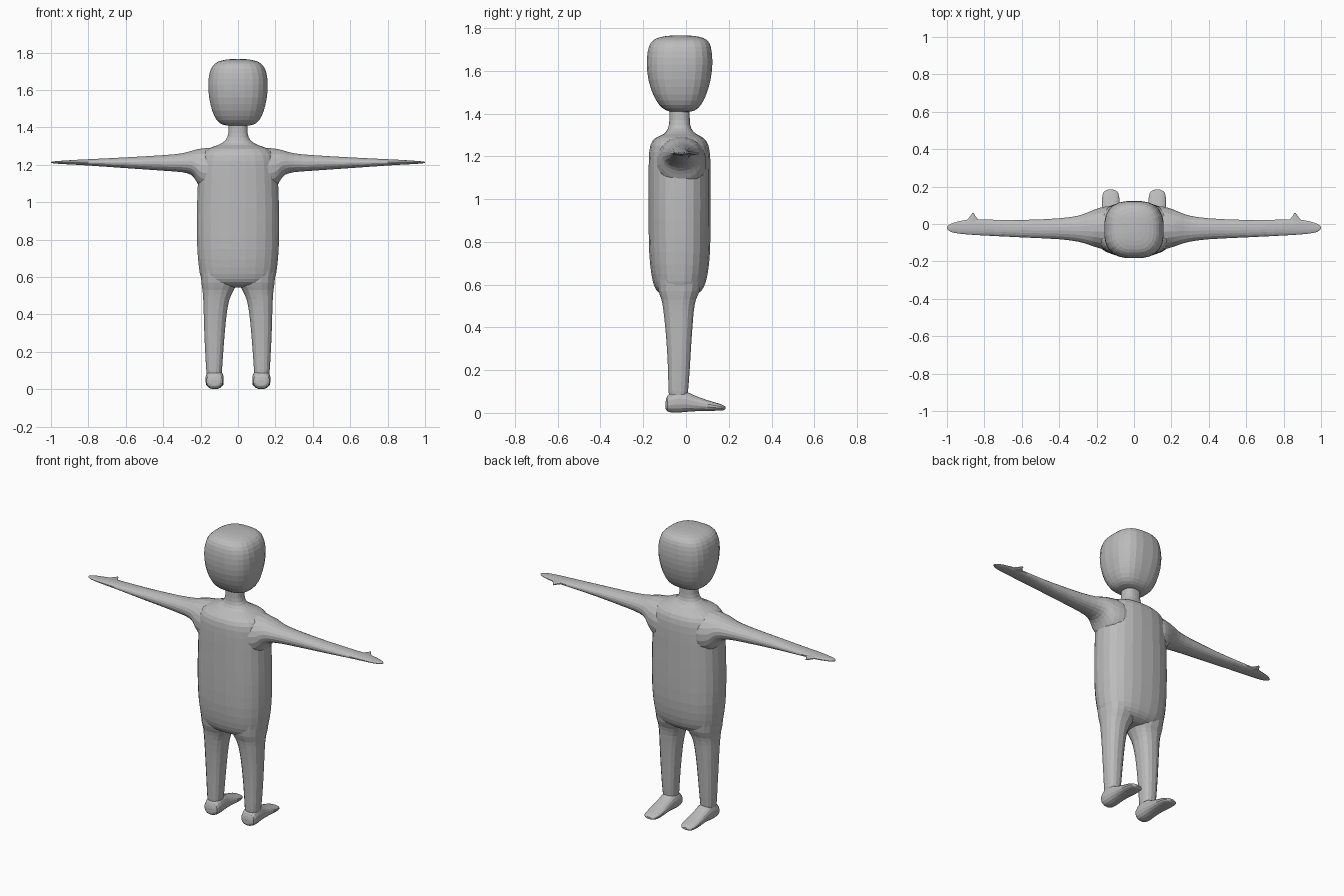
import bpy, bmesh, math
from mathutils import Vector

grey = bpy.data.materials.new("plain grey")
grey.diffuse_color = (0.5, 0.5, 0.5, 1)


def spline(rings, steps):
    """Smooth in-between rings."""
    if steps == 1:
        return rings
    p = [Vector(r) for r in rings]
    out = []
    for i in range(len(p) - 1):
        a, b, c, d = p[max(i - 1, 0)], p[i], p[i + 1], p[min(i + 2, len(p) - 1)]
        for k in range(steps):
            t = k / steps
            out.append(0.5 * (2 * b + (c - a) * t + (2 * a - 5 * b + 4 * c - d) * t * t
                              + (3 * b - a - 3 * c + d) * t ** 3))
    return out + [p[-1]]


def loft(name, axis, rings, segs=20, power=2.4, side=1, steps=2):
    """Skin rounded rings (position, u min, u max, v min, v max) along an axis."""
    bm = bmesh.new()
    loops = []
    for t, u0, u1, v0, v1 in spline(rings, steps):
        loop = []
        for k in range(segs):
            a = 2 * math.pi * (k + 0.5) / segs
            c, s = math.cos(a), math.sin(a)
            u = (u0 + u1) / 2 + (u1 - u0) / 2 * math.copysign(abs(c) ** (2 / power), c)
            v = (v0 + v1) / 2 + (v1 - v0) / 2 * math.copysign(abs(s) ** (2 / power), s)
            x, y, z = {"x": (t, u, v), "y": (u, t, v), "z": (u, v, t)}[axis]
            loop.append(bm.verts.new((x * side, y, z)))
        loops.append(loop)
    for a, b in zip(loops, loops[1:]):
        for k in range(segs):
            j = (k + 1) % segs
            bm.faces.new((a[k], a[j], b[j], b[k]))
    bm.faces.new(loops[0])
    bm.faces.new(loops[-1])
    bmesh.ops.recalc_face_normals(bm, faces=bm.faces[:])
    me = bpy.data.meshes.new(name)
    bm.to_mesh(me)
    bm.free()
    me.materials.append(grey)
    ob = bpy.data.objects.new(name, me)
    bpy.context.collection.objects.link(ob)
    return ob


# Torso with shoulders and neck
body = loft("body", "z", [
    (0.545, -0.10, 0.10, -0.085, 0.03),
    (0.56, -0.165, 0.165, -0.125, 0.06),
    (0.59, -0.197, 0.197, -0.148, 0.085),
    (0.65, -0.21, 0.21, -0.163, 0.102),
    (0.75, -0.219, 0.219, -0.173, 0.113),
    (0.90, -0.222, 0.222, -0.176, 0.116),
    (1.05, -0.218, 0.218, -0.176, 0.116),
    (1.18, -0.212, 0.212, -0.175, 0.115),
    (1.25, -0.20, 0.20, -0.168, 0.106),
    (1.285, -0.165, 0.165, -0.145, 0.083),
    (1.305, -0.11, 0.11, -0.105, 0.048),
    (1.33, -0.068, 0.068, -0.085, 0.025),
    (1.37, -0.052, 0.052, -0.078, 0.018),
    (1.44, -0.05, 0.05, -0.078, 0.018)], segs=24)

# Head
parts = [loft("head", "z", [
    (1.408, -0.045, 0.045, -0.065, 0.015),
    (1.416, -0.085, 0.085, -0.095, 0.043),
    (1.44, -0.115, 0.115, -0.125, 0.07),
    (1.49, -0.139, 0.139, -0.155, 0.096),
    (1.56, -0.155, 0.155, -0.177, 0.116),
    (1.63, -0.160, 0.160, -0.184, 0.124),
    (1.69, -0.153, 0.153, -0.180, 0.121),
    (1.73, -0.135, 0.135, -0.166, 0.110),
    (1.752, -0.105, 0.105, -0.138, 0.085),
    (1.763, -0.06, 0.06, -0.09, 0.04),
    (1.766, -0.02, 0.02, -0.045, -0.01)], segs=24, power=2.7)]

for side in (1, -1):
    # Arm flaring into the shoulder and flattening into the hand
    parts.append(loft("arm", "x", [
        (0.08, -0.15, 0.09, 1.04, 1.29),
        (0.15, -0.140, 0.095, 1.05, 1.292),
        (0.20, -0.126, 0.082, 1.075, 1.287),
        (0.225, -0.118, 0.072, 1.115, 1.282),
        (0.25, -0.109, 0.062, 1.145, 1.275),
        (0.30, -0.095, 0.045, 1.160, 1.262),
        (0.40, -0.082, 0.031, 1.168, 1.252),
        (0.60, -0.072, 0.022, 1.182, 1.240),
        (0.80, -0.062, 0.024, 1.196, 1.230),
        (0.88, -0.057, 0.024, 1.201, 1.226),
        (0.94, -0.051, 0.014, 1.204, 1.222),
        (0.98, -0.042, 0.001, 1.207, 1.219),
        (1.00, -0.026, -0.014, 1.210, 1.216)], power=2.1, side=side))
    # Thumb
    parts.append(loft("thumb", "y", [
        (0.005, 0.815, 0.915, 1.204, 1.224),
        (0.025, 0.832, 0.892, 1.205, 1.222),
        (0.045, 0.850, 0.874, 1.207, 1.220),
        (0.060, 0.855, 0.864, 1.210, 1.217)], segs=10, power=2, side=side))
    # Leg
    parts.append(loft("leg", "z", [
        (0.035, 0.090, 0.160, -0.075, 0.0),
        (0.10, 0.085, 0.170, -0.082, 0.010),
        (0.20, 0.078, 0.176, -0.085, 0.018),
        (0.30, 0.070, 0.181, -0.090, 0.024),
        (0.40, 0.060, 0.184, -0.098, 0.031),
        (0.48, 0.045, 0.187, -0.107, 0.038),
        (0.53, 0.022, 0.191, -0.116, 0.048),
        (0.57, 0.004, 0.197, -0.130, 0.065),
        (0.64, 0.003, 0.202, -0.138, 0.075)], segs=16, side=side))
    # Foot pointing to +y
    parts.append(loft("foot", "y", [
        (-0.096, 0.105, 0.145, 0.02, 0.05),
        (-0.086, 0.083, 0.168, 0.006, 0.082),
        (-0.05, 0.076, 0.174, 0.0, 0.105),
        (0.0, 0.077, 0.172, 0.004, 0.10),
        (0.04, 0.078, 0.170, 0.007, 0.082),
        (0.10, 0.076, 0.172, 0.009, 0.060),
        (0.15, 0.079, 0.170, 0.010, 0.045),
        (0.174, 0.090, 0.160, 0.012, 0.036),
        (0.184, 0.112, 0.138, 0.018, 0.029)], segs=16, side=side))

# Fuse every part into one continuous skin
bpy.context.view_layer.objects.active = body
for part in parts:
    mod = body.modifiers.new("join " + part.name, "BOOLEAN")
    mod.operation = "UNION"
    mod.solver = "EXACT"
    mod.object = part
    bpy.ops.object.modifier_apply(modifier=mod.name)
    bpy.data.objects.remove(part)
